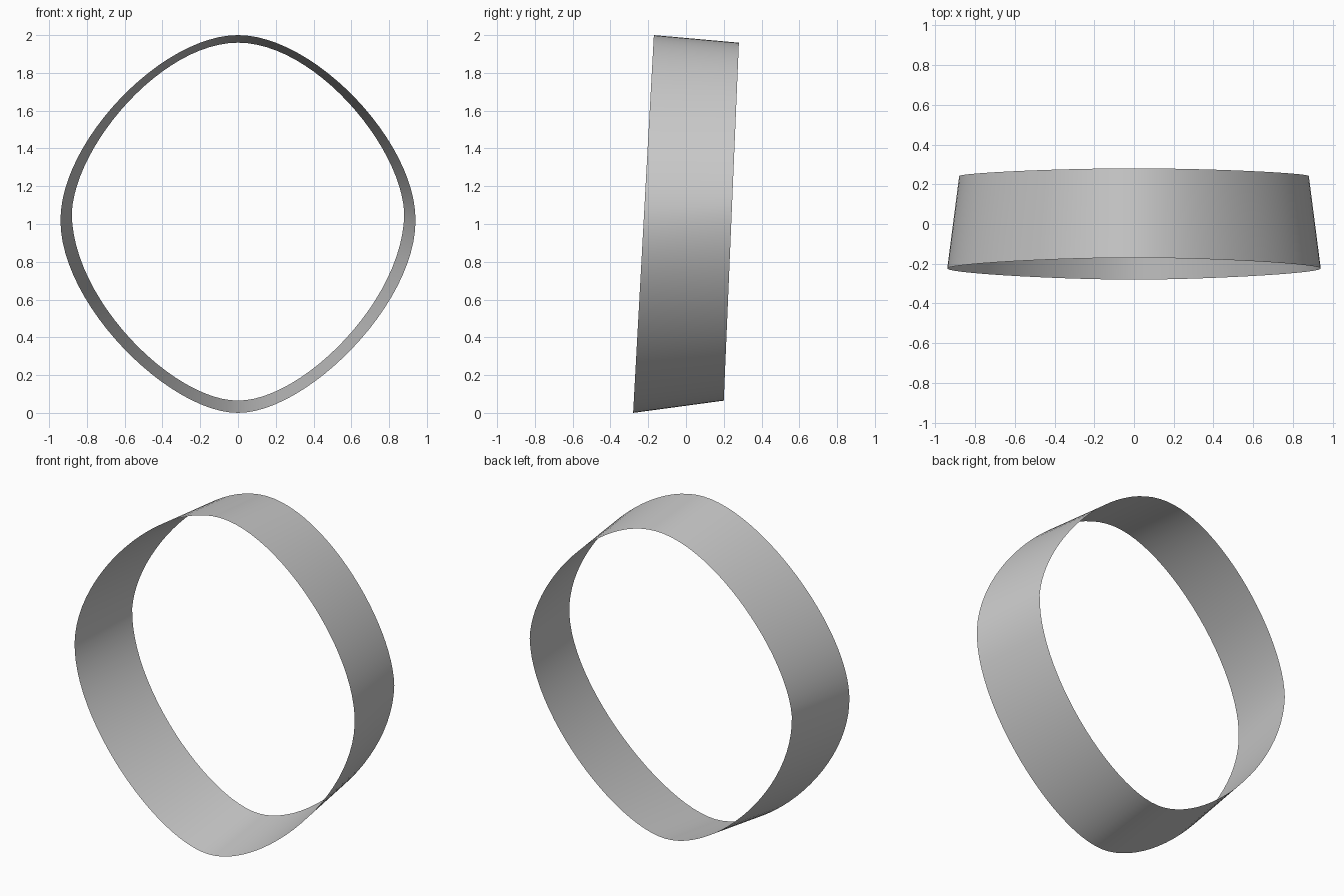
import bpy, bmesh
from mathutils import Vector
from mathutils.geometry import interpolate_bezier

if "Cube" in bpy.data.objects:
    bpy.data.objects.remove(bpy.data.objects["Cube"])

STEPS = 24   # segments per quarter of the loop
ROWS = 4     # faces across the band width


def half_outline(upper, lower):
    """Right half of a rim from top to bottom, as (x, z) points."""
    pts = []
    for quarter in (upper, lower):
        curve = interpolate_bezier(*[Vector((x, 0, z)) for x, z in quarter], STEPS + 1)
        pts += curve if not pts else curve[1:]
    return pts


def rim(upper, lower, y_low, y_high):
    """Closed mirrored rim lying in a slightly leaning plane."""
    half = half_outline(upper, lower)
    left = [Vector((-p.x, 0, p.z)) for p in half[-2:0:-1]]
    loop = half + left
    z_high, z_low = half[0].z, half[-1].z
    for p in loop:
        p.y = y_low + (y_high - y_low) * (p.z - z_low) / (z_high - z_low)
    return loop


# Larger front rim and smaller back rim
front = rim([(0, 2), (0.40, 2), (0.94, 1.44), (0.94, 1.02)],
            [(0.94, 1.02), (0.94, 0.57), (0.36, 0), (0, 0)], -0.28, -0.17)
back = rim([(0, 1.96), (0.40, 1.96), (0.86, 1.42), (0.88, 1.06)],
           [(0.88, 1.06), (0.88, 0.60), (0.34, 0.065), (0, 0.065)], 0.20, 0.28)

# Thin open band lofted between the rims
bm = bmesh.new()
rows = [[bm.verts.new(a.lerp(b, r / ROWS)) for a, b in zip(front, back)]
        for r in range(ROWS + 1)]
n = len(front)
for r0, r1 in zip(rows, rows[1:]):
    for i in range(n):
        j = (i + 1) % n
        face = bm.faces.new((r0[i], r1[i], r1[j], r0[j]))
        face.smooth = True
bm.normal_update()

# Make the faces point outward
f = bm.faces[0] if not hasattr(bm.faces, "ensure_lookup_table") else next(iter(bm.faces))
if f.normal.dot(f.calc_center_median() - Vector((0, 0, 1))) < 0:
    bmesh.ops.reverse_faces(bm, faces=bm.faces[:])

mesh = bpy.data.meshes.new("band")
bm.to_mesh(mesh)
bm.free()
band = bpy.data.objects.new("band", mesh)
bpy.context.collection.objects.link(band)
